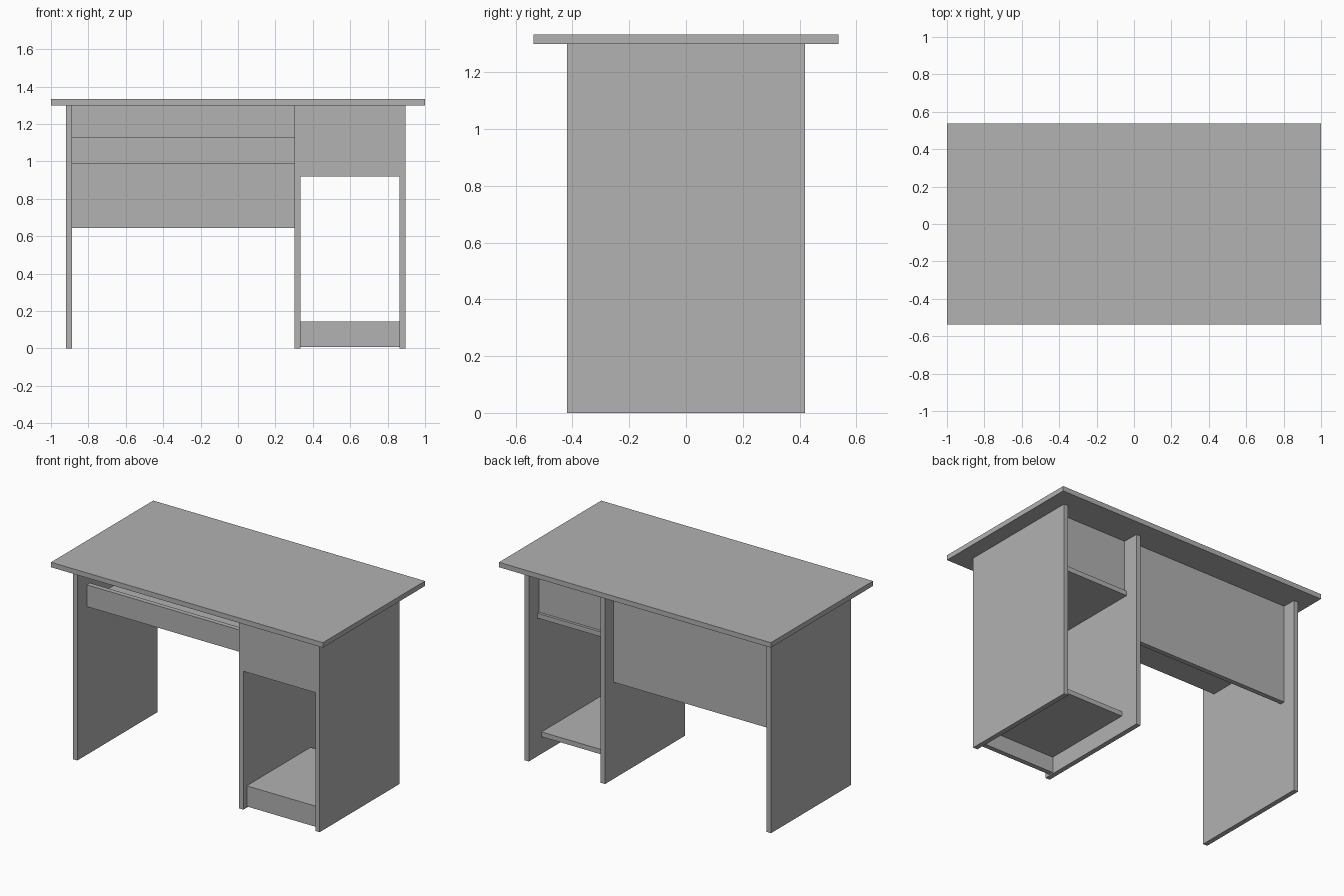
import bpy

cube = bpy.data.objects.get("Cube")
if cube:
    bpy.data.objects.remove(cube, do_unlink=True)

# One plain grey for every board
GREY = (0.445, 0.445, 0.445, 1.0)
grey = bpy.data.materials.new("plain_grey")
grey.use_nodes = True
grey.diffuse_color = GREY
grey.node_tree.nodes["Principled BSDF"].inputs["Base Color"].default_value = GREY


def board(name, x, y, z):
    """Flat board spanning the given (min, max) ranges."""
    bpy.ops.mesh.primitive_cube_add(size=1)
    ob = bpy.context.object
    ob.name = ob.data.name = name
    ob.location = [(a + b) / 2 for a, b in (x, y, z)]
    ob.scale = [b - a for a, b in (x, y, z)]
    bpy.ops.object.transform_apply(location=False, rotation=False, scale=True)
    ob.data.materials.append(grey)
    return ob


T = 0.032            # board thickness
TOP = 1.3            # underside of the desktop
DEPTH = (-0.42, 0.42)

# Desktop
board("desktop", (-1, 1), (-0.537, 0.537), (TOP, TOP + 0.033))

# Upright panels: inner faces set the two bays between them
uprights = {"right_side_panel": -0.92, "middle_panel": 0.302, "left_side_panel": 0.863}
for name, x in uprights.items():
    board(name, (x, x + T), DEPTH, (0, TOP))
knee = (-0.92 + T, 0.302)
pedestal = (0.302 + T, 0.863)

# Knee bay: rear modesty panel and the keyboard tray with its front lip
board("modesty_panel", knee, (0.298, 0.33), (0.643, TOP))
board("tray_front", knee, (-0.32, -0.32 + T), (0.985, 1.13))
board("keyboard_tray", knee, (-0.32 + T, 0.28), (0.985, 0.985 + T))

# Pedestal drawer: flush front, bottom and back
board("drawer_front", pedestal, (-0.42, -0.42 + T), (0.92, TOP))
board("drawer_bottom", pedestal, (-0.42 + T, 0.33), (0.92, 0.92 + T))
board("drawer_back", pedestal, (0.28, 0.312), (0.92 + T, TOP))

# Pedestal base: shelf and plinth board
board("bottom_shelf", pedestal, (-0.385 + T, 0.285), (0.145 - T, 0.145))
board("plinth", pedestal, (-0.385, -0.385 + T), (0.008, 0.145))
